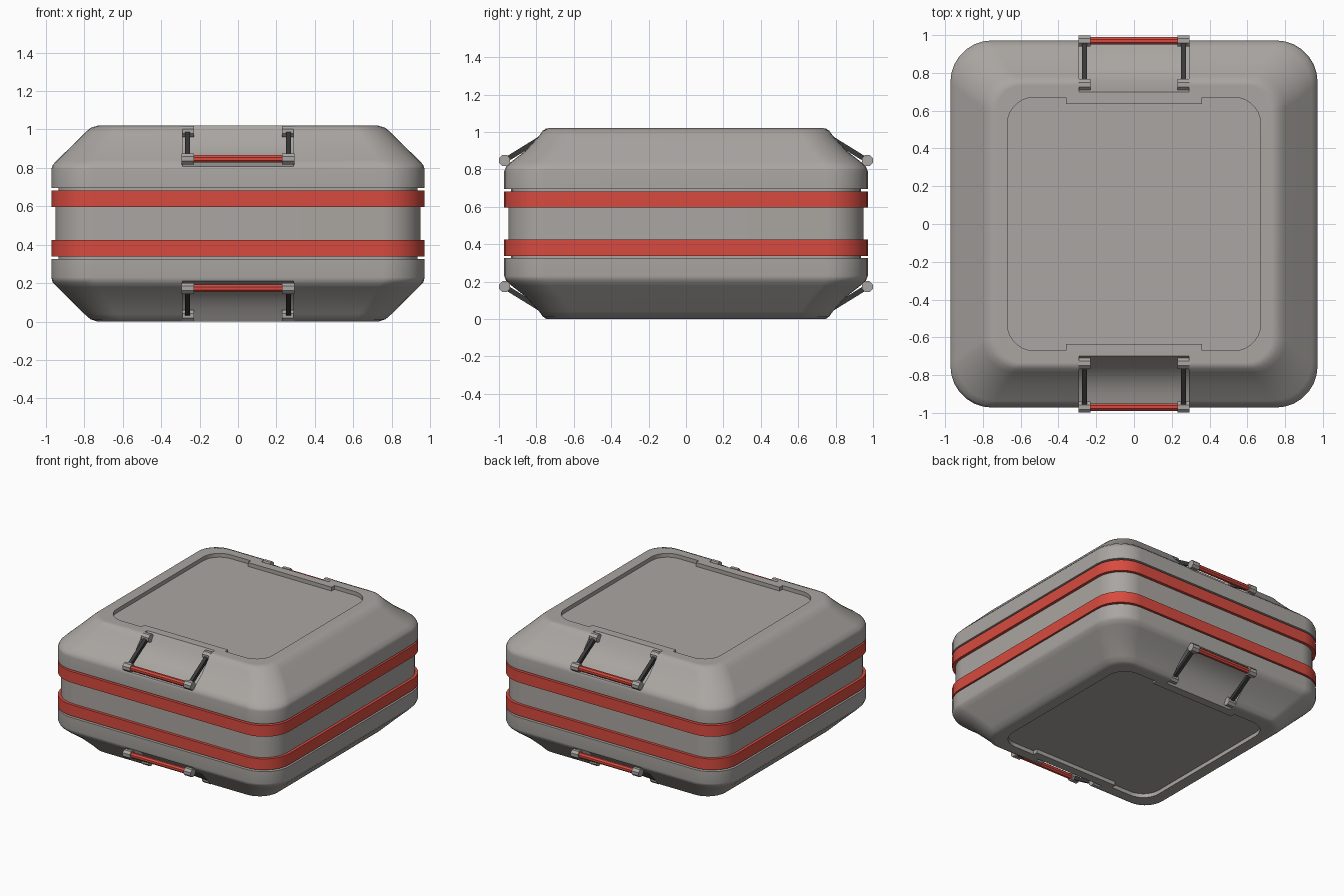
import bpy, bmesh
from math import sin, cos, pi
from mathutils import Vector

if "Cube" in bpy.data.objects:
    bpy.data.objects.remove(bpy.data.objects["Cube"])

H = 1.02  # total height


def material(name, rgb):
    m = bpy.data.materials.new(name)
    m.use_nodes = True
    m.diffuse_color = (*rgb, 1)
    m.node_tree.nodes["Principled BSDF"].inputs["Base Color"].default_value = (*rgb, 1)
    return m


GREY = material("warm grey shell", (0.40, 0.38, 0.36))
RED = material("red trim", (0.68, 0.07, 0.05))
DARK = material("dark metal", (0.04, 0.04, 0.04))


def finish(name, bm, mat):
    bmesh.ops.recalc_face_normals(bm, faces=bm.faces)
    mesh = bpy.data.meshes.new(name)
    bm.to_mesh(mesh)
    bm.free()
    mesh.materials.append(mat)
    ob = bpy.data.objects.new(name, mesh)
    bpy.context.collection.objects.link(ob)
    return ob


def smooth(ob):
    bpy.ops.object.select_all(action="DESELECT")
    ob.select_set(True)
    bpy.context.view_layer.objects.active = ob
    bpy.ops.object.shade_smooth_by_angle(angle=0.6)
    mod = ob.modifiers.new("Even shading", "WEIGHTED_NORMAL")
    mod.keep_sharp = True


def rounded_rect(hx, hy, r, steps=7):
    pts = []
    for q, (sx, sy) in enumerate(((1, 1), (-1, 1), (-1, -1), (1, -1))):
        for i in range(steps + 1):
            a = (q + i / steps) * pi / 2
            pts.append((sx * (hx - r) + r * cos(a), sy * (hy - r) + r * sin(a)))
    return pts


def loft(bm, loops):
    """Skin a stack of matching point loops and cap both ends."""
    rings = [[bm.verts.new(p) for p in loop] for loop in loops]
    n = len(rings[0])
    for a, b in zip(rings, rings[1:]):
        for i in range(n):
            j = (i + 1) % n
            bm.faces.new((a[i], a[j], b[j], b[i]))
    bm.faces.new(rings[0][::-1])
    bm.faces.new(rings[-1])


def slab_loops(rings):
    return [[(x, y, z) for x, y in rounded_rect(hx, hy, r)] for hx, hy, r, z in rings]


# Body: upper half profile (half width, half depth, corner radius, height), mirrored down
upper = [
    (0.95, 0.95, 0.20, 0.60),
    (0.935, 0.935, 0.19, 0.60),
    (0.935, 0.935, 0.19, 0.695),
    (0.972, 0.972, 0.22, 0.695),
    (0.972, 0.972, 0.22, 0.79),
    (0.965, 0.962, 0.22, 0.815),
    (0.942, 0.935, 0.21, 0.84),
    (0.88, 0.858, 0.19, 0.90),
    (0.80, 0.785, 0.17, 0.98),
    (0.768, 0.765, 0.155, 1.008),
    (0.73, 0.735, 0.14, H),
]
lower = [(hx, hy, r, H - z) for hx, hy, r, z in reversed(upper)]
bm = bmesh.new()
loft(bm, slab_loops(lower + upper))
body = finish("case_body", bm, GREY)

# Cutters: shallow lid panels with a tab on two sides, and concave handle scoops
outline = []
rect = rounded_rect(0.67, 0.67, 0.14)
half = len(rect) // 2
for s, part in ((1, rect[:half]), (-1, rect[half:])):
    mid = len(part) // 2
    outline += part[:mid]
    outline += [(s * 0.36, s * 0.67), (s * 0.36, s * 0.635),
                (-s * 0.36, s * 0.635), (-s * 0.36, s * 0.67)]
    outline += part[mid:]

bm = bmesh.new()
for z0, z1 in ((-0.1, 0.03), (H - 0.03, H + 0.1)):
    loft(bm, [[(x, y, z) for x, y in outline] for z in (z0, z1)])

start, end = Vector((0.70, H)), Vector((0.976, 0.805))
dip = Vector((-0.577, -0.817)) * 0.045
arc = [start.lerp(end, i / 10) + dip * sin(pi * i / 10) for i in range(11)]
scoop = [(0.70, 1.2)] + [tuple(p) for p in arc] + [(1.2, 0.805), (1.2, 1.2)]
for sy in (1, -1):
    for top in (True, False):
        loft(bm, [[(x, sy * y, z if top else H - z) for y, z in scoop]
                  for x in (-0.29, 0.29)])
cutter = finish("recess_cutter", bm, GREY)
cutter.hide_render = True

bpy.context.view_layer.objects.active = body
cut = body.modifiers.new("Recesses", "BOOLEAN")
cut.operation = "DIFFERENCE"
cut.solver = "EXACT"
cut.object = cutter
bpy.ops.object.modifier_apply(modifier=cut.name)
bpy.data.objects.remove(cutter)
smooth(body)

# Two red bands around the waist
for name, z0, z1 in (("lower_band", 0.338, 0.424), ("upper_band", 0.596, 0.682)):
    bm = bmesh.new()
    loft(bm, slab_loops([(0.972, 0.972, 0.22, z) for z in (z0, z1)]))
    smooth(finish(name, bm, RED))


def rod(bm, a, b, radius, sides):
    a, b = Vector(a), Vector(b)
    axis = (b - a).normalized()
    u = Vector((1, 0, 0)) if abs(axis.x) < 0.5 else Vector((0, 1, 0))
    v = axis.cross(u)
    loops = []
    for p in (a, b):
        loops.append([p + radius * (cos(t) * u + sin(t) * v)
                      for t in ((i + 0.5) * 2 * pi / sides for i in range(sides))])
    loft(bm, loops)


# Four handles: knobs at the pivots, dark arms and a red grip
for side, sy in (("front", -1), ("back", 1)):
    for level in ("upper", "lower"):
        def place(x, y, z):
            return (x, sy * y, z if level == "upper" else H - z)

        knobs, arms, grip = bmesh.new(), bmesh.new(), bmesh.new()
        for sx in (-1, 1):
            for y, z in ((0.738, 0.99), (0.97, 0.847)):
                rod(knobs, place(sx * 0.23, y, z), place(sx * 0.293, y, z), 0.0315, 8)
            rod(arms, place(sx * 0.262, 0.738, 0.99), place(sx * 0.262, 0.97, 0.847), 0.019, 4)
        rod(grip, place(-0.235, 0.97, 0.847), place(0.235, 0.97, 0.847), 0.021, 8)
        prefix = f"{side}_{level}_handle"
        finish(prefix + "_knobs", knobs, GREY)
        finish(prefix + "_arms", arms, DARK)
        finish(prefix + "_grip", grip, RED)
